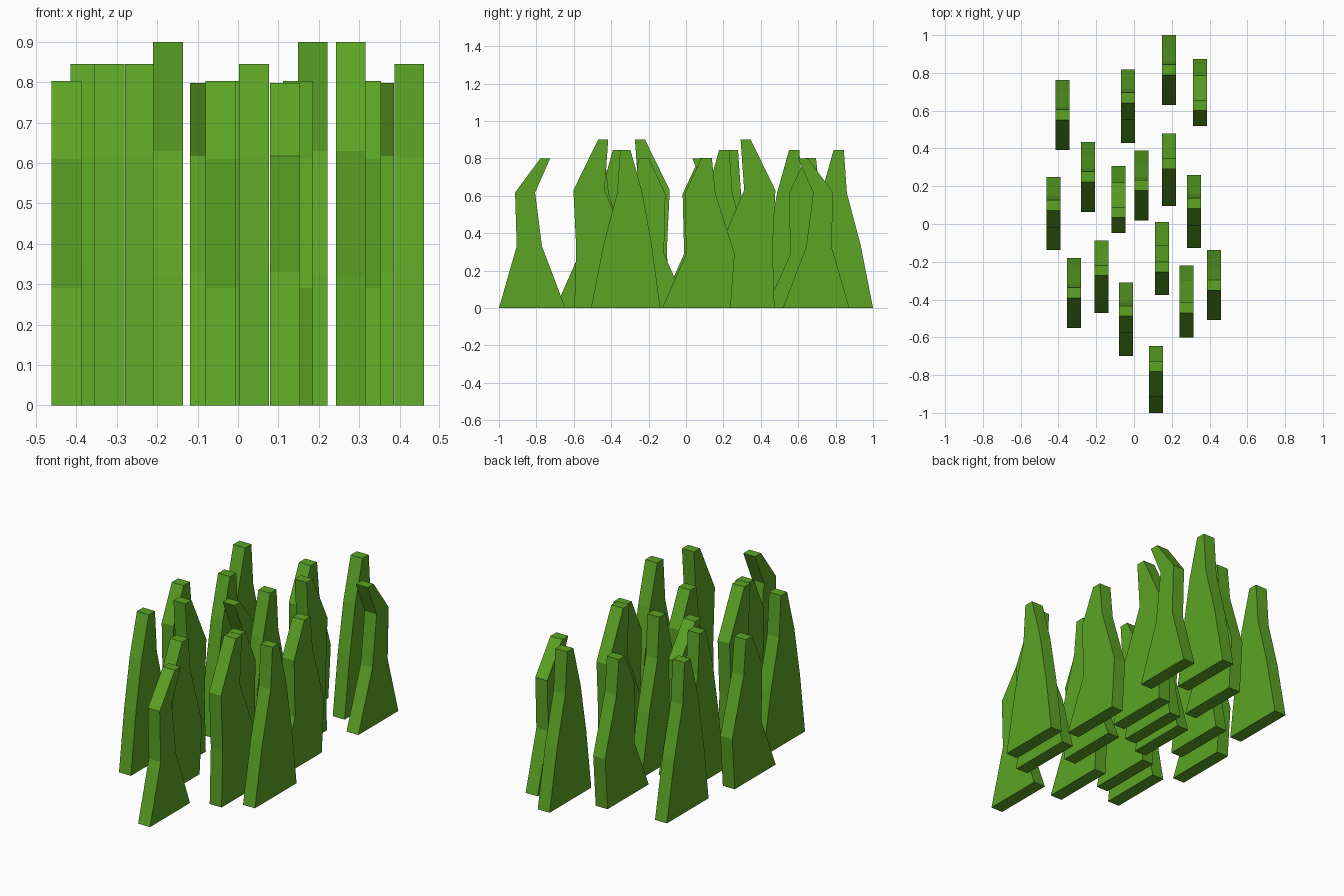
import bpy
import bmesh

cube = bpy.data.objects.get("Cube")
if cube:
    bpy.data.objects.remove(cube, do_unlink=True)

# Single grass colour
green = bpy.data.materials.new("grass_green")
green.use_nodes = True
GREEN = (0.105, 0.37, 0.018, 1)
green.diffuse_color = GREEN
green.node_tree.nodes["Principled BSDF"].inputs["Base Color"].default_value = GREEN

HALF_WIDTH = 0.037

# Blade side profiles: (height, near edge, far edge), measured from the near base corner
PROFILES = {
    "tall": [(0, 0.005, 0.383), (0.32, 0.015, 0.3), (0.63, 0, 0.167), (0.9, 0.132, 0.186)],
    "straight": [(0, 0, 0.37), (0.34, 0.067, 0.325), (0.615, 0.14, 0.275), (0.845, 0.156, 0.211)],
    "short": [(0, 0, 0.365), (0.29, 0.128, 0.387), (0.61, 0.12, 0.285), (0.803, 0.21, 0.265)],
    "bent": [(0, 0, 0.355), (0.33, 0.095, 0.23), (0.617, 0.086, 0.193), (0.798, 0.22, 0.273)],
}

# Blade placement: (x, y of the near base corner, facing direction)
BLADES = {
    "tall": [(0.279, -0.602, 1), (-0.173, -0.087, -1), (0.185, 0.478, -1)],
    "straight": [(0.424, -0.508, 1), (-0.378, 0.762, -1), (0.185, 1.0, -1),
                 (-0.243, 0.434, -1), (0.04, 0.388, -1), (-0.318, -0.18, -1)],
    "short": [(-0.425, -0.138, 1), (-0.043, -0.698, 1), (0.317, -0.127, 1),
              (-0.032, 0.43, 1), (0.149, 0.01, -1)],
    "bent": [(0.116, -1.0, 1), (-0.082, 0.307, -1), (0.349, 0.873, -1)],
}


def make_blade(name, profile, x, y, facing):
    """Stack rectangular rings up the profile and bridge them."""
    bm = bmesh.new()
    rings = []
    for z, near, far in profile:
        corners = [(-HALF_WIDTH, near), (HALF_WIDTH, near), (HALF_WIDTH, far), (-HALF_WIDTH, far)]
        rings.append([bm.verts.new((cx, cy * facing, z)) for cx, cy in corners])
    for low, high in zip(rings, rings[1:]):
        for i in range(4):
            j = (i + 1) % 4
            bm.faces.new((low[i], low[j], high[j], high[i]))
    bm.faces.new(rings[0][::-1])
    bm.faces.new(rings[-1])
    bmesh.ops.recalc_face_normals(bm, faces=bm.faces)
    mesh = bpy.data.meshes.new(name)
    bm.to_mesh(mesh)
    bm.free()
    mesh.materials.append(green)
    blade = bpy.data.objects.new(name, mesh)
    blade.location = (x, y, 0)
    bpy.context.collection.objects.link(blade)


# Scatter the blades of each shape
for shape, places in BLADES.items():
    for number, (x, y, facing) in enumerate(places, 1):
        make_blade(f"{shape}_grass_blade_{number}", PROFILES[shape], x, y, facing)
